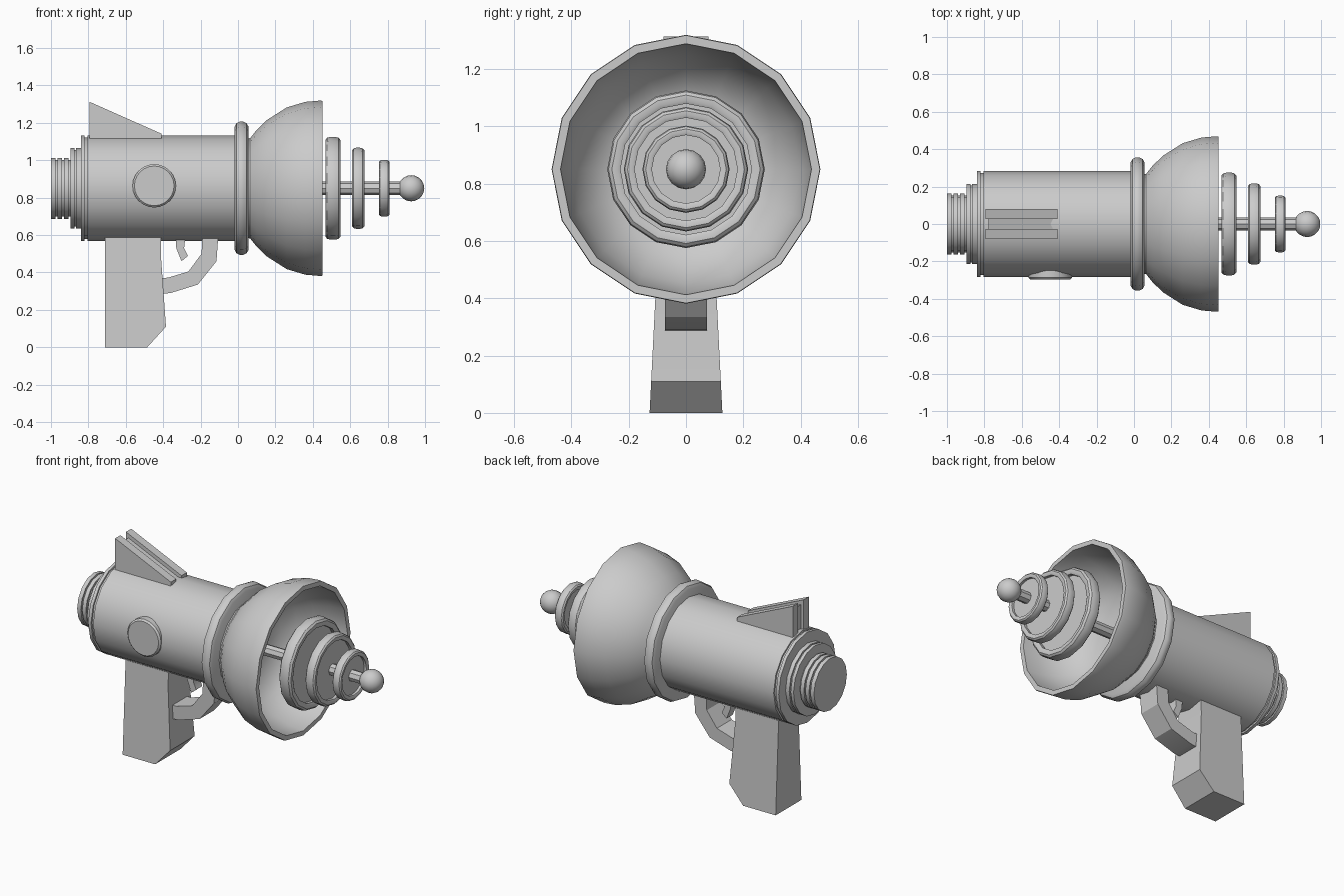
import bpy, bmesh, math

if "Cube" in bpy.data.objects:
    bpy.data.objects.remove(bpy.data.objects["Cube"])

AXIS_Z = 0.85
SIDES = 16

grey = bpy.data.materials.new("plain grey")
grey.diffuse_color = (0.6, 0.6, 0.6, 1)
grey.use_nodes = True
grey.node_tree.nodes["Principled BSDF"].inputs["Base Color"].default_value = grey.diffuse_color


def finish(name, bm):
    """Turn a bmesh into a smooth-by-angle object."""
    bmesh.ops.remove_doubles(bm, verts=bm.verts, dist=1e-5)
    bmesh.ops.recalc_face_normals(bm, faces=bm.faces)
    me = bpy.data.meshes.new(name)
    bm.to_mesh(me)
    bm.free()
    me.materials.append(grey)
    ob = bpy.data.objects.new(name, me)
    bpy.context.collection.objects.link(ob)
    bpy.ops.object.select_all(action='DESELECT')
    ob.select_set(True)
    bpy.context.view_layer.objects.active = ob
    bpy.ops.object.shade_smooth_by_angle(angle=math.radians(32))
    return ob


def lathe(name, profile, sides=SIDES):
    """Spin (x, radius) points, starting and ending on the barrel axis."""
    bm = bmesh.new()
    rings = []
    for x, r in profile:
        if r == 0:
            rings.append([bm.verts.new((x, 0, AXIS_Z))] * sides)
        else:
            rings.append([bm.verts.new((x, r * math.sin(2 * math.pi * i / sides),
                                        AXIS_Z + r * math.cos(2 * math.pi * i / sides)))
                          for i in range(sides)])
    for a, b in zip(rings, rings[1:]):
        for i in range(sides):
            j = (i + 1) % sides
            bm.faces.new(list(dict.fromkeys((a[i], a[j], b[j], b[i]))))
    return finish(name, bm)


def plate(name, outline, half_width, y=0.0):
    """Extrude an (x, z) outline across y; half_width may depend on z."""
    w = half_width if callable(half_width) else (lambda z: half_width)
    bm = bmesh.new()
    a = [bm.verts.new((x, y - w(z), z)) for x, z in outline]
    b = [bm.verts.new((x, y + w(z), z)) for x, z in outline]
    bm.faces.new(a)
    bm.faces.new(b[::-1])
    n = len(outline)
    for i in range(n):
        j = (i + 1) % n
        bm.faces.new((a[i], b[i], b[j], a[j]))
    return finish(name, bm)


# Ribbed tail, stepped back plate and barrel in one turned body
tail = [(-1.0, 0)]
for x in (-1.0, -0.965, -0.93):
    tail += [(x, 0.163), (x + 0.025, 0.163), (x + 0.025, 0.152), (x + 0.035, 0.152)]
lathe("barrel", tail + [
    (-0.895, 0.215), (-0.875, 0.215), (-0.875, 0.205), (-0.865, 0.205),
    (-0.865, 0.215), (-0.84, 0.215), (-0.84, 0.283), (-0.82, 0.283),
    (-0.82, 0.272), (-0.805, 0.272), (-0.805, 0.283), (0.02, 0.283), (0.02, 0)])

# Rounded collar between barrel and dish
lathe("collar", [(-0.018, 0), (-0.018, 0.33), (-0.008, 0.348), (0.01, 0.356),
                 (0.028, 0.356), (0.046, 0.348), (0.056, 0.33), (0.056, 0)])

# Hollow dish with a flat rim
lathe("dish", [(0.04, 0), (0.04, 0.265), (0.065, 0.268), (0.1, 0.312), (0.155, 0.365),
               (0.26, 0.432), (0.36, 0.462), (0.44, 0.469), (0.452, 0.467),
               (0.452, 0.438), (0.36, 0.43), (0.26, 0.4), (0.17, 0.345),
               (0.11, 0.27), (0.085, 0.16), (0.08, 0)])

# Emitter rod, three rimmed discs and the tip ball
lathe("emitter_rod", [(0.06, 0), (0.06, 0.035), (0.9, 0.035), (0.9, 0)], 8)
for i, (x0, x1, r) in enumerate([(0.467, 0.547, 0.275), (0.61, 0.675, 0.217),
                                 (0.753, 0.81, 0.152)], 1):
    c, h = (x0 + x1) / 2, (x1 - x0) / 2
    t = h * 1.15                                   # radial rim thickness
    half = [(0.3 * h, 0), (0.3 * h, r - t), (0.85 * h, r - t), (h, r - 0.75 * t),
            (h, r - 0.35 * t), (0.75 * h, r - 0.1 * t), (0.3 * h, r)]
    lathe("emitter_disc_%d" % i, [(c - x, q) for x, q in half] +
          [(c + x, q) for x, q in reversed(half)])
lathe("tip_ball", [(0.926 - 0.07 * math.cos(math.pi * k / 10),
                    0.07 * math.sin(math.pi * k / 10) if 0 < k < 10 else 0)
                   for k in range(11)])

# Grip, widening towards its base
plate("grip", [(-0.71, 0), (-0.485, 0), (-0.385, 0.11), (-0.413, 0.5),
               (-0.413, 0.62), (-0.71, 0.62)], lambda z: 0.127 - 0.05 * z)

# Trigger guard and trigger
plate("trigger_guard", [(-0.105, 0.6), (-0.115, 0.46), (-0.215, 0.335), (-0.36, 0.29),
                        (-0.42, 0.285), (-0.42, 0.37), (-0.375, 0.372),
                        (-0.265, 0.405), (-0.195, 0.5), (-0.19, 0.6)], 0.073)
plate("trigger", [(-0.335, 0.6), (-0.33, 0.53), (-0.302, 0.46), (-0.268, 0.488),
                  (-0.288, 0.53), (-0.28, 0.6)], 0.03)

# Twin sight fins with a recessed web between them
for side in (-1, 1):
    plate("sight_fin", [(-0.795, 1.1), (-0.795, 1.313), (-0.41, 1.142), (-0.41, 1.1)],
          0.026, side * 0.053)
plate("sight_web", [(-0.778, 1.1), (-0.778, 1.28), (-0.43, 1.126), (-0.43, 1.1)], 0.028)

# Round side button with a chamfered edge
bm = bmesh.new()
loops = []
for y, r in ((-0.18, 0.116), (-0.287, 0.116), (-0.297, 0.106)):
    loops.append([bm.verts.new((-0.448 + r * math.sin(math.pi * i / 12), y,
                                0.863 + r * math.cos(math.pi * i / 12)))
                  for i in range(24)])
for a, b in zip(loops, loops[1:]):
    for i in range(24):
        j = (i + 1) % 24
        bm.faces.new((a[i], a[j], b[j], b[i]))
bm.faces.new(loops[0])
bm.faces.new(loops[-1])
finish("side_button", bm)
